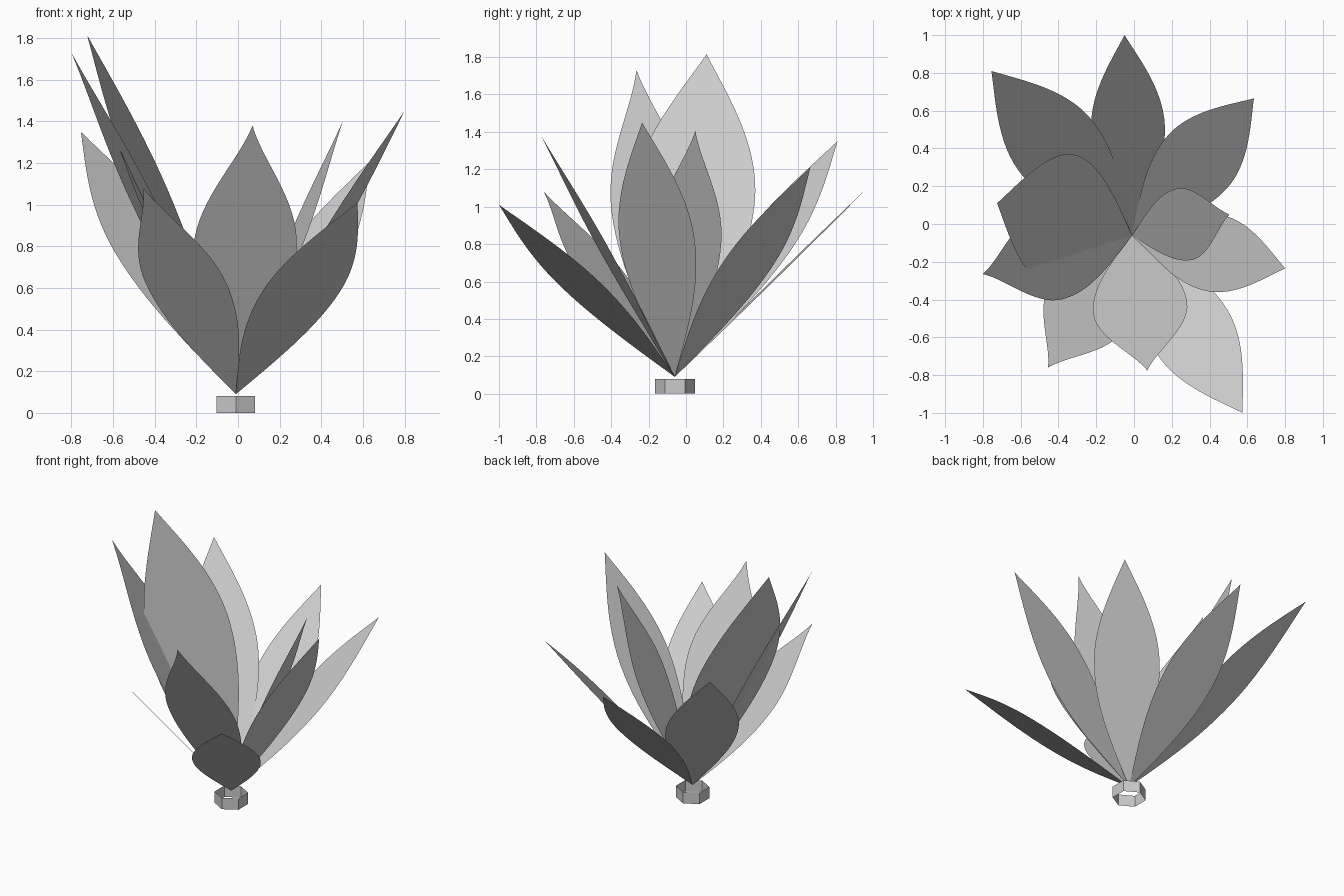
import bpy
import bmesh
from mathutils import Vector
from mathutils.geometry import interpolate_bezier

cube = bpy.data.objects.get("Cube")
if cube:
    bpy.data.objects.remove(cube, do_unlink=True)

grey = bpy.data.materials.new("plain_grey")
grey.use_nodes = True
grey.diffuse_color = (0.6, 0.6, 0.6, 1)
grey.node_tree.nodes["Principled BSDF"].inputs["Base Color"].default_value = grey.diffuse_color

ROOT = Vector((-0.01, -0.06, 0.09))


def add_object(name, bm):
    mesh = bpy.data.meshes.new(name)
    bm.to_mesh(mesh)
    bm.free()
    mesh.materials.append(grey)
    obj = bpy.data.objects.new(name, mesh)
    bpy.context.collection.objects.link(obj)
    return obj


def outline(tip_handle):
    """Half outline of a leaf: x runs along the length, y is relative width."""
    lower = [(0, 0, 0), (0.2, 0.56, 0), (0.36, 1, 0), (0.54, 1, 0)]
    upper = [(0.54, 1, 0), (0.72, 1, 0), (*tip_handle, 0), (1, 0, 0)]
    points = []
    for curve in (lower, upper):
        points += interpolate_bezier(*[Vector(p) for p in curve], 16)[:-1]
    return points[1:]


CUSPED = outline((0.86, 0.25))
STRAIGHT = outline((0.88, 0.37))


def leaf(name, tip, half_width, shape):
    """Flat leaf from the root to its tip, with level cross lines."""
    axis = Vector(tip) - ROOT
    across = axis.cross(Vector((0, 0, 1))).normalized() * half_width
    bm = bmesh.new()
    start = bm.verts.new(ROOT)
    end = bm.verts.new(tip)
    rows = []
    for p in shape:
        centre = ROOT + axis * p.x
        rows.append([bm.verts.new(centre + across * p.y * side) for side in (-1, 1)])
    bm.faces.new((start, rows[0][1], rows[0][0]))
    for a, b in zip(rows, rows[1:]):
        bm.faces.new((a[0], a[1], b[1], b[0]))
    bm.faces.new((rows[-1][0], rows[-1][1], end))
    add_object(name, bm)


# Leaves: name, tip, half width, outline
leaf("back_leaf", (-0.05, 1.0, 1.13), 0.195, STRAIGHT)
leaf("back_right_leaf", (-0.755, 0.81, 1.35), 0.235, STRAIGHT)
leaf("back_left_leaf", (0.635, 0.665, 1.21), 0.21, STRAIGHT)
leaf("tall_right_leaf", (-0.725, 0.11, 1.815), 0.345, STRAIGHT)
leaf("right_leaf", (-0.8, -0.265, 1.73), 0.235, CUSPED)
leaf("front_right_leaf", (-0.455, -0.76, 1.08), 0.23, CUSPED)
leaf("front_leaf", (0.07, -0.775, 1.38), 0.25, CUSPED)
leaf("front_left_leaf", (0.575, -1.0, 1.01), 0.22, STRAIGHT)
leaf("left_leaf", (0.8, -0.235, 1.45), 0.205, STRAIGHT)
leaf("inner_left_leaf", (0.505, 0.05, 1.405), 0.193, CUSPED)

# Open six-sided collar at the foot
bpy.ops.mesh.primitive_cylinder_add(
    vertices=6, radius=0.107, depth=0.08, end_fill_type='NOTHING',
    location=(ROOT.x, ROOT.y, 0.04))
collar = bpy.context.object
collar.name = "base_collar"
collar.data.materials.append(grey)
